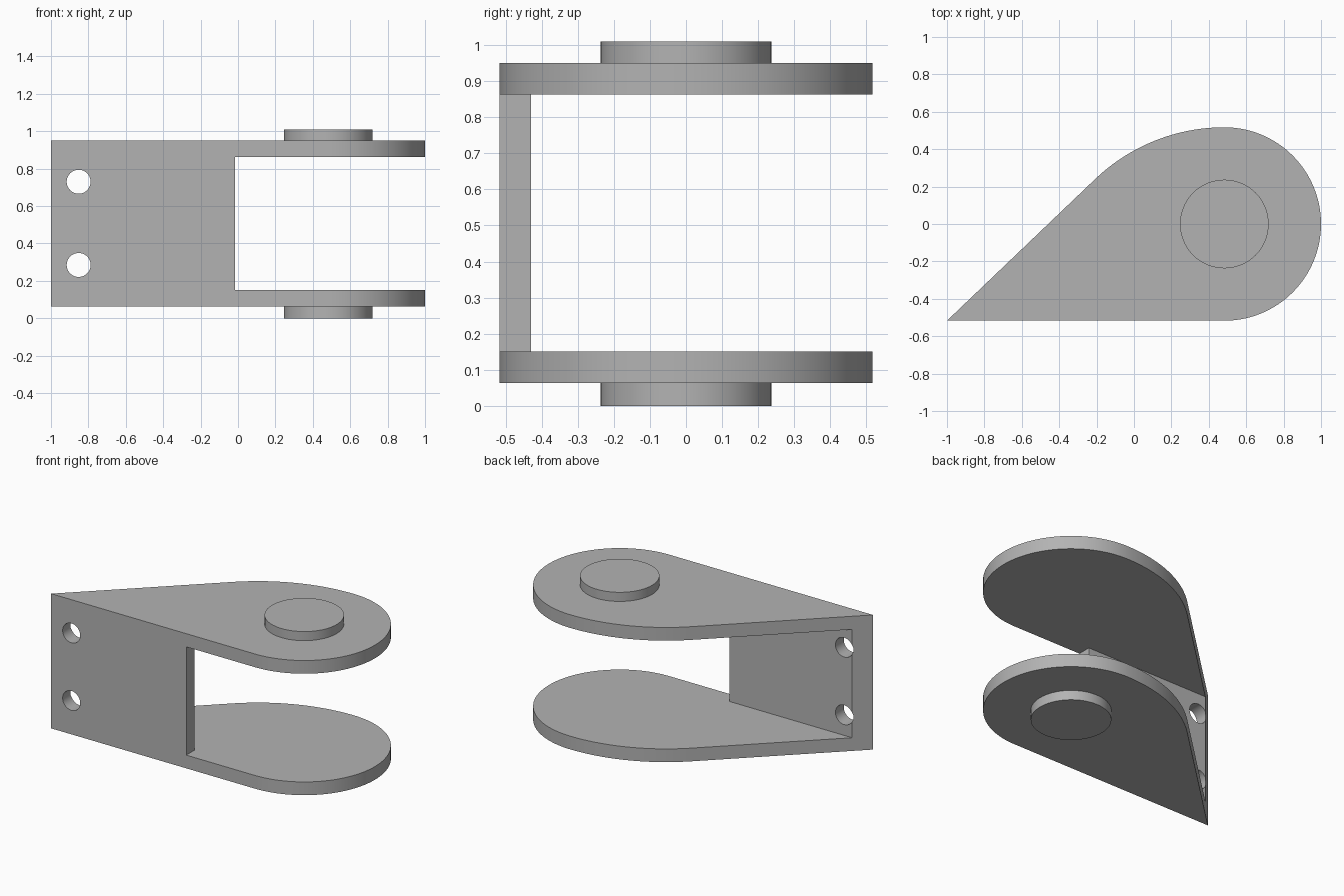
import bpy, bmesh, math
from mathutils import Vector

default = bpy.data.objects.get("Cube")
if default:
    bpy.data.objects.remove(default, do_unlink=True)

TIP = Vector((-1.0, -0.517))        # sharp corner of the plates
PIVOT = Vector((0.483, 0.0))        # pin axis
NOSE_R, BACK_R = 0.517, 1.0         # rounded end, flatter back arc
Z_LOW, Z_HIGH, PLATE = 0.063, 0.95, 0.087
WALL_Y, WALL_END = -0.43, -0.015

grey = bpy.data.materials.new("grey metal")
grey.use_nodes = True
grey.diffuse_color = (0.45, 0.45, 0.45, 1)
grey.node_tree.nodes["Principled BSDF"].inputs["Base Color"].default_value = (0.45, 0.45, 0.45, 1)


def prism(name, outline, z0, z1):
    """Extrude a flat outline from z0 to z1."""
    bm = bmesh.new()
    face = bm.faces.new([bm.verts.new((p[0], p[1], z0)) for p in outline])
    top = bmesh.ops.extrude_face_region(bm, geom=[face])["geom"]
    bmesh.ops.translate(bm, vec=(0, 0, z1 - z0),
                        verts=[v for v in top if isinstance(v, bmesh.types.BMVert)])
    bmesh.ops.recalc_face_normals(bm, faces=bm.faces)
    mesh = bpy.data.meshes.new(name)
    bm.to_mesh(mesh)
    bm.free()
    mesh.materials.append(grey)
    obj = bpy.data.objects.new(name, mesh)
    bpy.context.collection.objects.link(obj)
    return obj


def arc(center, radius, a0, a1, n):
    return [(center[0] + radius * math.cos(a0 + (a1 - a0) * i / n),
             center[1] + radius * math.sin(a0 + (a1 - a0) * i / n)) for i in range(n + 1)]


def rectangle(x0, x1, y0, y1):
    return [(x0, y0), (x1, y0), (x1, y1), (x0, y1)]


def cut(target, cutter):
    mod = target.modifiers.new("cut", 'BOOLEAN')
    mod.operation, mod.solver, mod.object = 'DIFFERENCE', 'EXACT', cutter
    bpy.context.view_layer.objects.active = target
    bpy.ops.object.modifier_apply(modifier=mod.name)
    bpy.data.objects.remove(cutter, do_unlink=True)


def smooth(obj):
    bpy.ops.object.select_all(action='DESELECT')
    obj.select_set(True)
    bpy.context.view_layer.objects.active = obj
    bpy.ops.object.shade_smooth_by_angle(angle=math.radians(30))


# Teardrop outline: straight front, round nose, flatter arc, tangent line to the tip
back_center = PIVOT + Vector((0, NOSE_R - BACK_R))
to_center = back_center - TIP
tangent = math.atan2(to_center.y, to_center.x) + math.asin(BACK_R / to_center.length)
outline = [tuple(TIP)]
outline += arc(PIVOT, NOSE_R, -math.pi / 2, math.pi / 2, 64)
outline += arc(back_center, BACK_R, math.pi / 2, math.pi / 2 + tangent, 24)[1:]
bracket = prism("bracket", outline, Z_LOW, Z_HIGH)

# Hollow between the plates: behind the wall, then open on the nose side
gap = (Z_LOW + PLATE, Z_HIGH - PLATE)
hollow = [(-2, WALL_Y), (WALL_END, WALL_Y), (WALL_END, -1), (2, -1), (2, 1), (-2, 1)]
cut(bracket, prism("hollow_cutter", hollow, *gap))

# Two bolt holes through the wall
for z in (0.285, 0.73):
    drill = prism("hole_cutter", arc((0, 0), 0.064, 0, math.tau * 47 / 48, 47), -0.3, 0.3)
    drill.rotation_euler.x = math.pi / 2
    drill.location = (-0.852, -0.5, z)
    cut(bracket, drill)
smooth(bracket)

# Round pin ends on the outer plate faces
for name, z0, z1 in (("lower_pin", 0, Z_LOW), ("upper_pin", Z_HIGH, 1.01)):
    smooth(prism(name, arc(PIVOT, 0.237, 0, math.tau * 63 / 64, 63), z0, z1))
